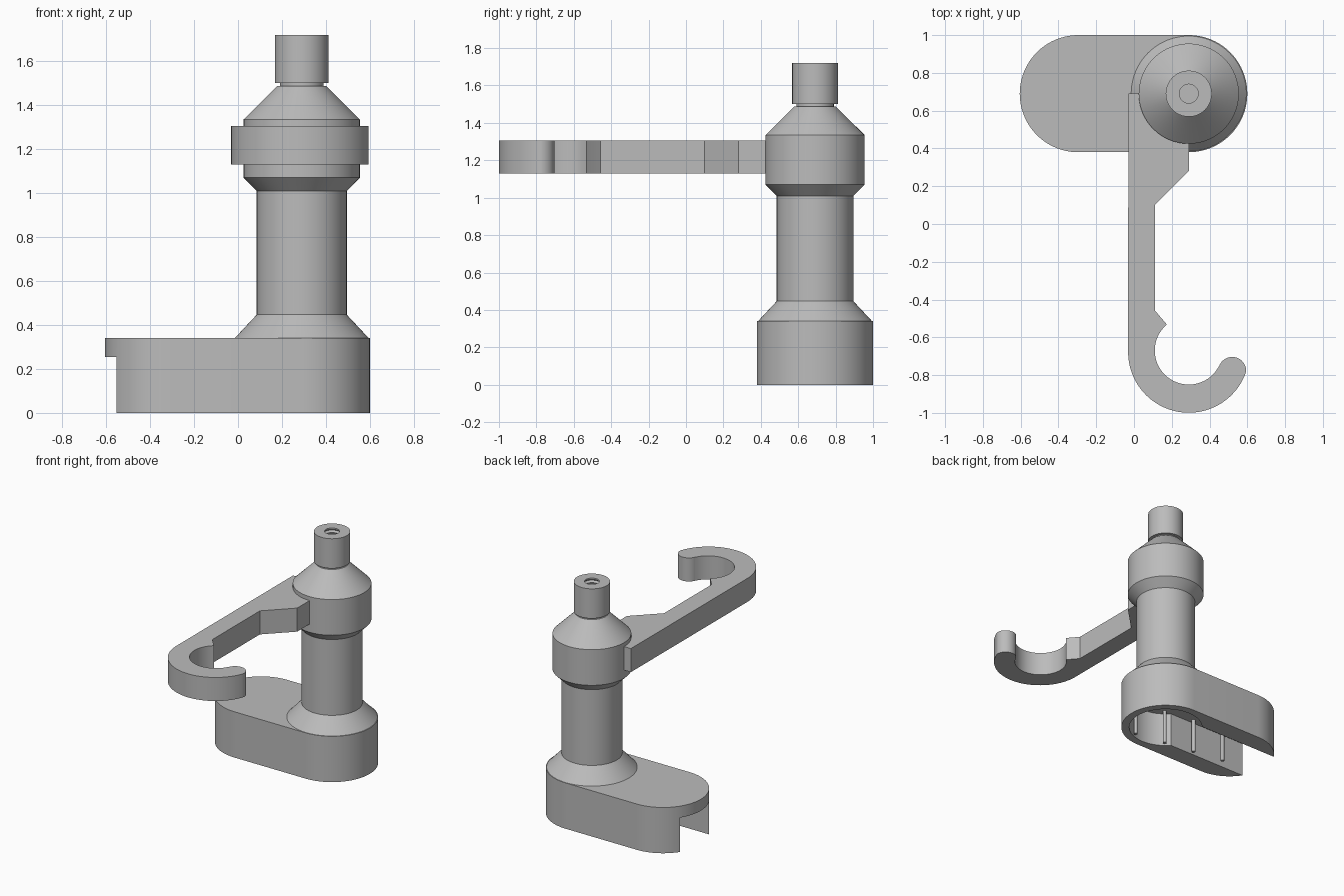
import bpy, bmesh, math

cube = bpy.data.objects.get("Cube")
if cube:
    bpy.data.objects.remove(cube, do_unlink=True)

grey = bpy.data.materials.new("plain grey")
grey.use_nodes = True
grey.diffuse_color = (0.5, 0.5, 0.5, 1)
grey.node_tree.nodes["Principled BSDF"].inputs["Base Color"].default_value = (0.5, 0.5, 0.5, 1)

AX, AY = 0.29, 0.69      # vertical axis of the post
FAR_X = -0.295           # centre of the far rounded end of the base
BASE_R = 0.31


def arc(cx, cy, r, start, end, steps=40):
    """Points on an arc, angles in degrees."""
    angles = [math.radians(start + (end - start) * i / steps) for i in range(steps + 1)]
    return [(cx + r * math.cos(a), cy + r * math.sin(a)) for a in angles]


def finish(name, bm):
    bmesh.ops.recalc_face_normals(bm, faces=bm.faces)
    mesh = bpy.data.meshes.new(name)
    bm.to_mesh(mesh)
    bm.free()
    mesh.materials.append(grey)
    ob = bpy.data.objects.new(name, mesh)
    bpy.context.collection.objects.link(ob)
    return ob


def smooth(ob):
    bpy.ops.object.select_all(action="DESELECT")
    bpy.context.view_layer.objects.active = ob
    ob.select_set(True)
    bpy.ops.object.shade_smooth_by_angle(angle=math.radians(25))


def prism(name, outline, z0, z1):
    """Extrude a flat outline upwards."""
    bm = bmesh.new()
    face = bm.faces.new([bm.verts.new((x, y, z0)) for x, y in outline])
    top = bmesh.ops.extrude_face_region(bm, geom=[face])["geom"]
    verts = [v for v in top if isinstance(v, bmesh.types.BMVert)]
    bmesh.ops.translate(bm, verts=verts, vec=(0, 0, z1 - z0))
    return finish(name, bm)


def lathe(name, profile, x, y, steps=80):
    """Turn a (radius, height) profile about a vertical axis."""
    bm = bmesh.new()
    verts = [bm.verts.new((x + r, y, z)) for r, z in profile]
    edges = [bm.edges.new(pair) for pair in zip(verts, verts[1:])]
    bmesh.ops.spin(bm, geom=verts + edges, cent=(x, y, 0), axis=(0, 0, 1),
                   angle=math.tau, steps=steps)
    bmesh.ops.remove_doubles(bm, verts=bm.verts, dist=0.0001)
    return finish(name, bm)


# Base with rounded ends
base = prism("base", arc(AX, AY, BASE_R, -90, 90) + arc(FAR_X, AY, BASE_R, 90, 270), 0, 0.34)

# Keyhole-shaped hollow, open below and at the far end
SLOT, BORE = 0.17, 0.255
turn = 180 - math.degrees(math.asin(SLOT / BORE))
hollow = prism("hollow_cutter", arc(AX, AY, BORE, -turn, turn, 60)
               + [(-0.8, AY + SLOT), (-0.8, AY - SLOT)], -0.1, 0.255)
hollow.hide_render = True
cut = base.modifiers.new("hollow", "BOOLEAN")
cut.operation, cut.solver, cut.object = "DIFFERENCE", "EXACT", hollow
bpy.context.view_layer.objects.active = base
bpy.ops.object.modifier_apply(modifier=cut.name)
bpy.data.objects.remove(hollow, do_unlink=True)
smooth(base)

# Thin pins along the hollow
for i in range(4):
    smooth(lathe(f"base_pin_{i + 1}", [(0, 0), (0.013, 0), (0.013, 0.26), (0, 0.26)],
                 0.39 - 0.235 * i, 0.485 + 0.034 * i, 12))

# Post: flared foot, column and wide collar
smooth(lathe("post", [(0, 0.3), (0.305, 0.3), (0.305, 0.34), (0.205, 0.447), (0.205, 1.01),
                      (0.265, 1.07), (0.265, 1.335), (0.112, 1.487), (0, 1.487)], AX, AY))

# Neck with a threaded bore
thread = [(0.05 if i % 2 == 0 else 0.064, 1.71 - 0.012 * i) for i in range(13)]
smooth(lathe("neck", [(0, 1.48), (0.1, 1.48), (0.1, 1.5), (0.122, 1.5), (0.122, 1.72),
                      (0.05, 1.72)] + thread + [(0, thread[-1][1])], AX, AY))

# Side arm ending in an open hook
HX, HY = 0.29, -0.678
arm = [(-0.03, AY)]
arm += arc(HX, HY, 0.321, 180, 339, 48)           # outside of the hook
arm += arc(0.52, -0.778, 0.074, 0, 190, 24)       # rounded tip
arm += arc(HX, -0.67, 0.18, 333, 130, 48)         # inside of the hook
arm += [(0.172, -0.53), (0.11, -0.457), (0.11, 0.1), (AX, 0.28), (AX, AY)]
smooth(prism("hook_arm", arm, 1.13, 1.305))
